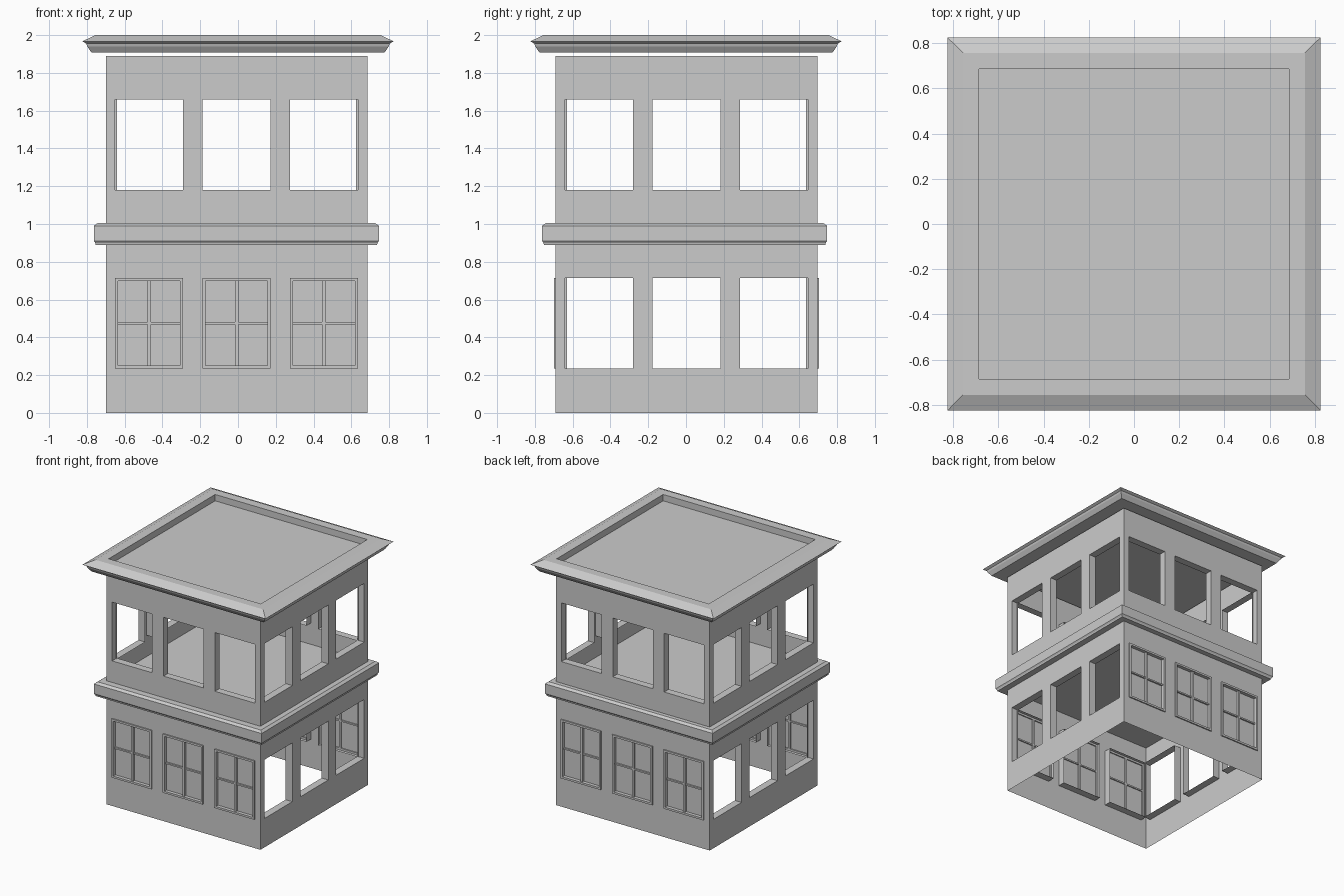
import bpy, bmesh
from mathutils import Matrix, Vector

if "Cube" in bpy.data.objects:
    bpy.data.objects.remove(bpy.data.objects["Cube"])

CX, CY, H = -0.0075, 0.0025, 0.6925      # body centre and half width
REVEAL = 0.06                            # depth of the window reveals
WINDOWS = [(-0.6425, -0.2825), (-0.18, 0.18), (0.2825, 0.6425)]


def finish(bm, name):
    bmesh.ops.remove_doubles(bm, verts=bm.verts, dist=1e-5)
    me = bpy.data.meshes.new(name)
    bm.to_mesh(me)
    bm.free()
    ob = bpy.data.objects.new(name, me)
    bpy.context.collection.objects.link(ob)
    return ob


def side_matrix(k):
    return Matrix.Translation((CX, CY, 0)) @ Matrix.Rotation(k * 1.5707963268, 4, 'Z')


def storey(name, z0, z1, w0, w1):
    """Four thin walls with window holes and inward reveals."""
    bm = bmesh.new()
    us = [-H] + [u for w in WINDOWS for u in w] + [H]
    zs = [z0, w0, w1, z1]
    for k in range(4):
        m = side_matrix(k)

        def quad(pts):
            bm.faces.new([bm.verts.new(m @ Vector((u, -H + d, z))) for u, d, z in pts])

        for i in range(len(us) - 1):
            for j in range(3):
                a, b, c, e = us[i], us[i + 1], zs[j], zs[j + 1]
                ring = [(a, c), (b, c), (b, e), (a, e)]
                if j == 1 and i % 2 == 1:
                    for p, q in zip(ring, ring[1:] + ring[:1]):
                        quad([(p[0], 0, p[1]), (q[0], 0, q[1]),
                              (q[0], REVEAL, q[1]), (p[0], REVEAL, p[1])])
                else:
                    quad([(u, 0, z) for u, z in ring])
    return finish(bm, name)


def square_loft(name, profile, cx, cy):
    """Solid swept around a square from (half width, z) pairs."""
    bm = bmesh.new()
    rings = [[bm.verts.new((cx + sx * r, cy + sy * r, z))
              for sx, sy in ((-1, -1), (1, -1), (1, 1), (-1, 1))] for r, z in profile]
    for lo, hi in zip(rings, rings[1:]):
        for i in range(4):
            j = (i + 1) % 4
            bm.faces.new((lo[i], lo[j], hi[j], hi[i]))
    bm.faces.new(rings[0][::-1])
    bm.faces.new(rings[-1])
    return finish(bm, name)


def casement(name, k, u0, u1, z0, z1):
    """Frame, cross bars and pane filling one opening."""
    bm = bmesh.new()
    m = side_matrix(k)

    def box(a, b, d0, d1, c, e):
        mid = Vector(((a + b) / 2, -H + (d0 + d1) / 2, (c + e) / 2))
        size = Matrix.Diagonal((b - a, d1 - d0, e - c, 1))
        bmesh.ops.create_cube(bm, size=1, matrix=m @ Matrix.Translation(mid) @ size)

    t, b = 0.016, 0.009
    um, zm = (u0 + u1) / 2, (z0 + z1) / 2
    for a, c in ((u0, u0 + t), (u1 - t, u1)):
        box(a, c, -0.01, 0.035, z0, z1)
    for a, c in ((z0, z0 + t), (z1 - t, z1)):
        box(u0 + t, u1 - t, -0.01, 0.035, a, c)
    box(um - b, um + b, 0.0, 0.035, z0 + t, z1 - t)
    box(u0 + t, u1 - t, 0.005, 0.035, zm - 0.006, zm + 0.006)
    box(u0 + t, u1 - t, 0.018, 0.026, z0 + t, z1 - t)
    return finish(bm, name)


# Storeys
storey("lower_walls", 0.0, 0.89, 0.235, 0.713)
storey("upper_walls", 1.0, 1.89, 1.18, 1.658)

# Floor slab with band moulding
square_loft("middle_cornice", [(0.745, 0.89), (0.747, 0.9), (0.755, 0.911),
                               (0.755, 0.99), (0.735, 1.005)], -0.0085, -0.0075)

# Roof slab with crown moulding and sunken deck
square_loft("roof_cornice", [(0.775, 1.907), (0.78, 1.914), (0.798, 1.94), (0.803, 1.955),
                             (0.824, 1.967), (0.755, 2.0), (0.685, 2.0), (0.685, 1.948)], 0, 0)

# Casements on the front and back of the lower storey
for k, side in ((0, "front"), (2, "back")):
    for i, (a, b) in enumerate(WINDOWS):
        casement(f"{side}_window_{i + 1}", k, a, b, 0.235, 0.713)
